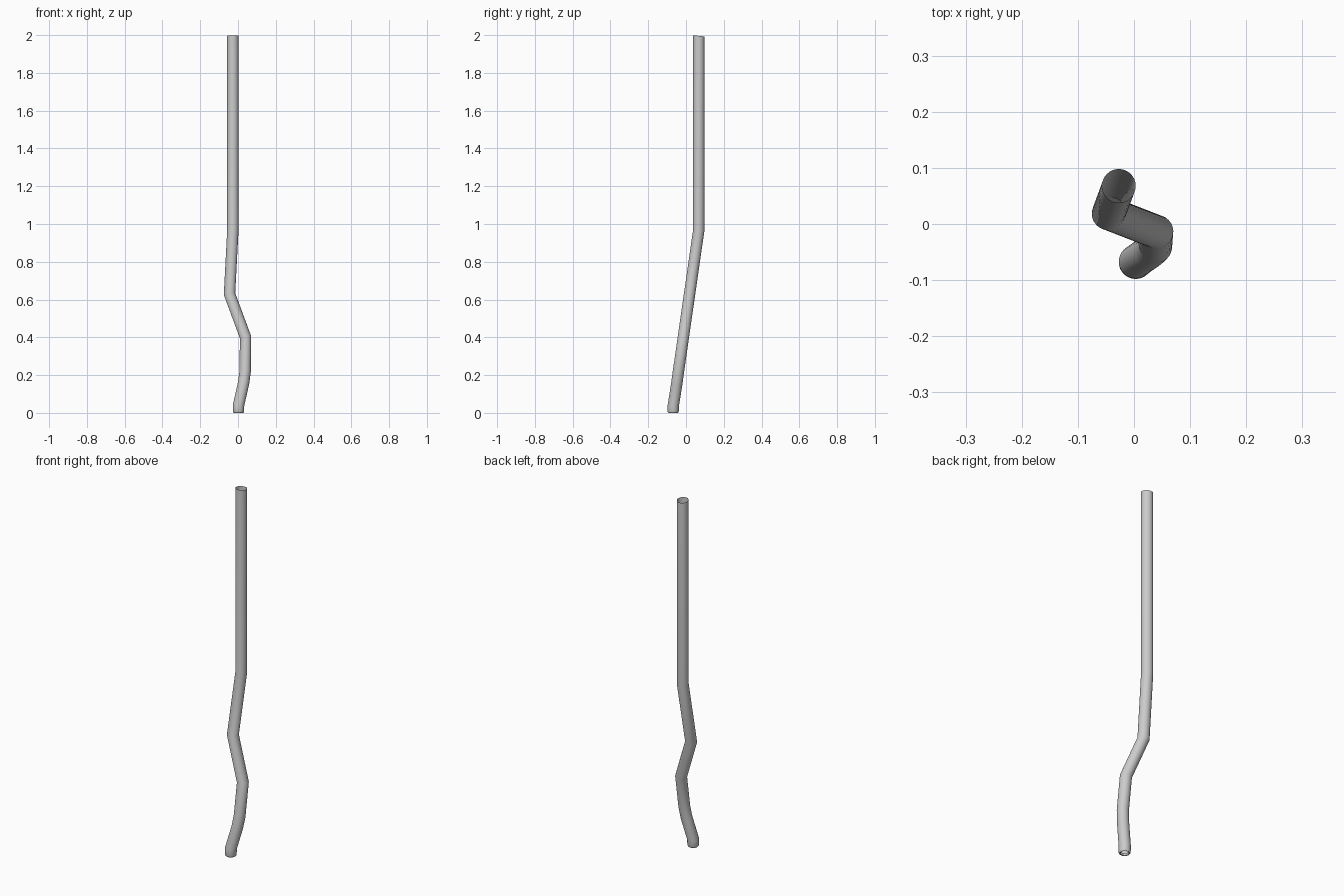
import bpy, bmesh, math
from mathutils import Vector

if "Cube" in bpy.data.objects:
    bpy.data.objects.remove(bpy.data.objects["Cube"])

SIDES, RADIUS = 32, 0.030

# Centre line of the bent pipe, bottom to top
path = [Vector(p) for p in [
    (0.003, -0.068, 0.008), (0.003, -0.067, 0.040), (0.030, -0.048, 0.160),
    (0.038, -0.040, 0.220), (0.040, -0.014, 0.400), (-0.045, 0.019, 0.630),
    (-0.027, 0.068, 0.970), (-0.027, 0.068, 1.996)]]
top_normal = Vector((0, 0.10, 1)).normalized()

bm = bmesh.new()


def circle(r):
    return [Vector((r * math.cos(2 * math.pi * i / SIDES),
                    r * math.sin(2 * math.pi * i / SIDES), 0)) for i in range(SIDES)]


def add_ring(points):
    return [bm.verts.new(p) for p in points]


# Rolled-in rim at the foot
rings = [add_ring([path[0] + Vector((0, 0, dz)) + c for c in circle(r)])
         for r, dz in [(0.019, 0.004), (0.021, -0.006), (0.025, -0.008), (0.0285, -0.004)]]

# Mitred sections: carry each ring along its segment onto the bend plane
offsets = circle(RADIUS)
rings.append(add_ring([path[0] + c for c in offsets]))
for i in range(1, len(path)):
    d = (path[i] - path[i - 1]).normalized()
    if i < len(path) - 1:
        n = (d + (path[i + 1] - path[i]).normalized()).normalized()
    else:
        n = top_normal
    offsets = [c - d * (c.dot(n) / d.dot(n)) for c in offsets]
    rings.append(add_ring([path[i] + c for c in offsets]))

for a, b in zip(rings, rings[1:]):
    for i in range(SIDES):
        j = (i + 1) % SIDES
        bm.faces.new((a[i], a[j], b[j], b[i]))

mesh = bpy.data.meshes.new("bent_pipe")
bm.to_mesh(mesh)
bm.free()
pipe = bpy.data.objects.new("bent_pipe", mesh)
bpy.context.collection.objects.link(pipe)

bpy.context.view_layer.objects.active = pipe
pipe.select_set(True)
bpy.ops.object.shade_smooth_by_angle(angle=math.radians(40))
